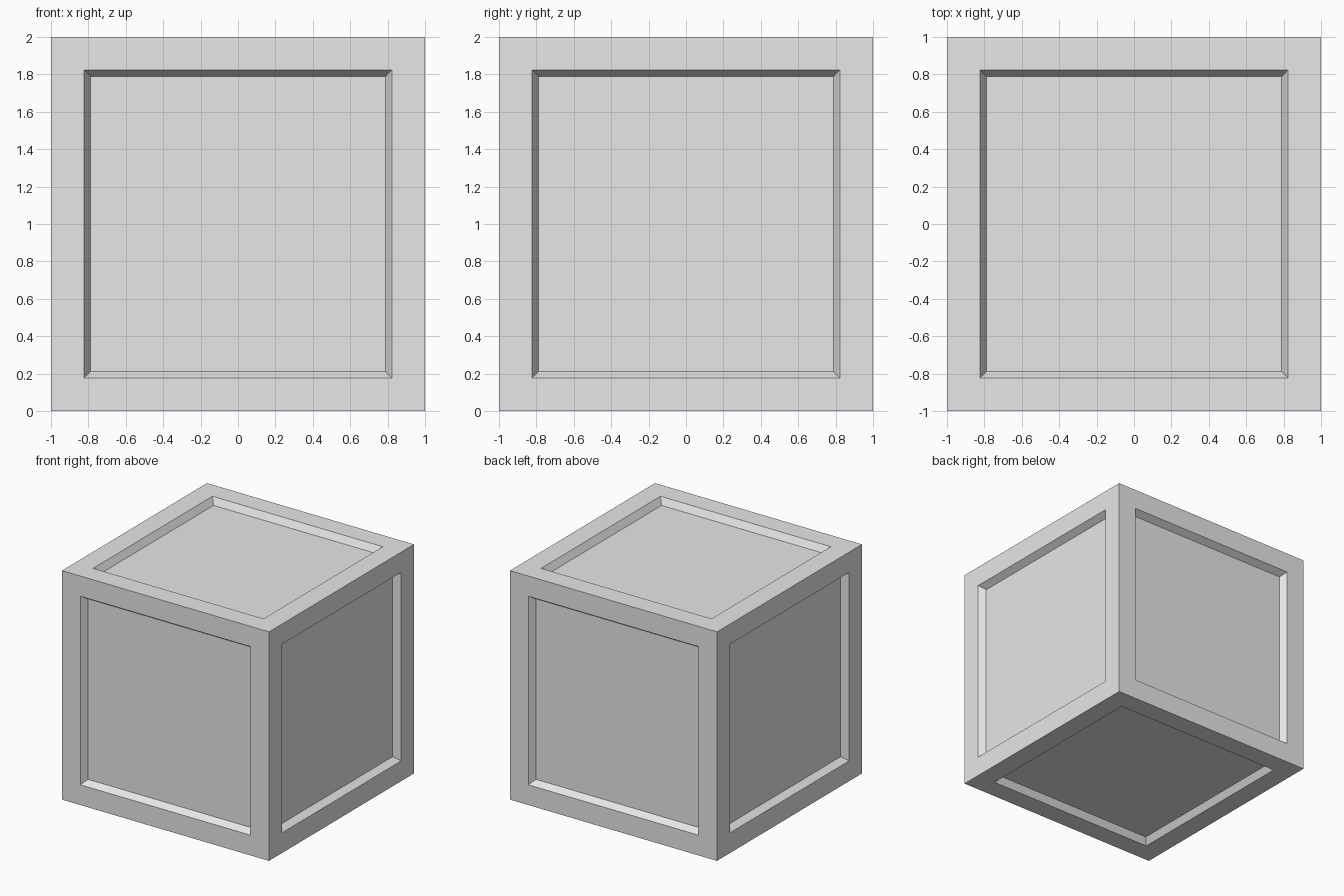
import bpy
import bmesh

# Remove the default object
default = bpy.data.objects.get("Cube")
if default:
    bpy.data.objects.remove(default, do_unlink=True)

SIZE = 2.0      # edge length of the block
BORDER = 0.25   # flat frame around each panel
SLOPE = 0.05    # width of the sloped rim
DEPTH = 0.057   # how far each panel is sunk

# Single grey colour
GREY = (0.8, 0.8, 0.8, 1.0)
mat = bpy.data.materials.new("light grey")
mat.use_nodes = True
mat.diffuse_color = GREY
mat.node_tree.nodes["Principled BSDF"].inputs["Base Color"].default_value = GREY

# Block with a framed, sunken panel on every side
bm = bmesh.new()
bmesh.ops.create_cube(bm, size=SIZE)
panels = bm.faces[:]
bmesh.ops.inset_individual(bm, faces=panels, thickness=BORDER, depth=0)
bmesh.ops.inset_individual(bm, faces=panels, thickness=SLOPE, depth=-DEPTH)
bmesh.ops.translate(bm, verts=bm.verts, vec=(0, 0, SIZE / 2))

mesh = bpy.data.meshes.new("panelled_crate")
bm.to_mesh(mesh)
bm.free()
mesh.materials.append(mat)
crate = bpy.data.objects.new("panelled_crate", mesh)
bpy.context.collection.objects.link(crate)
